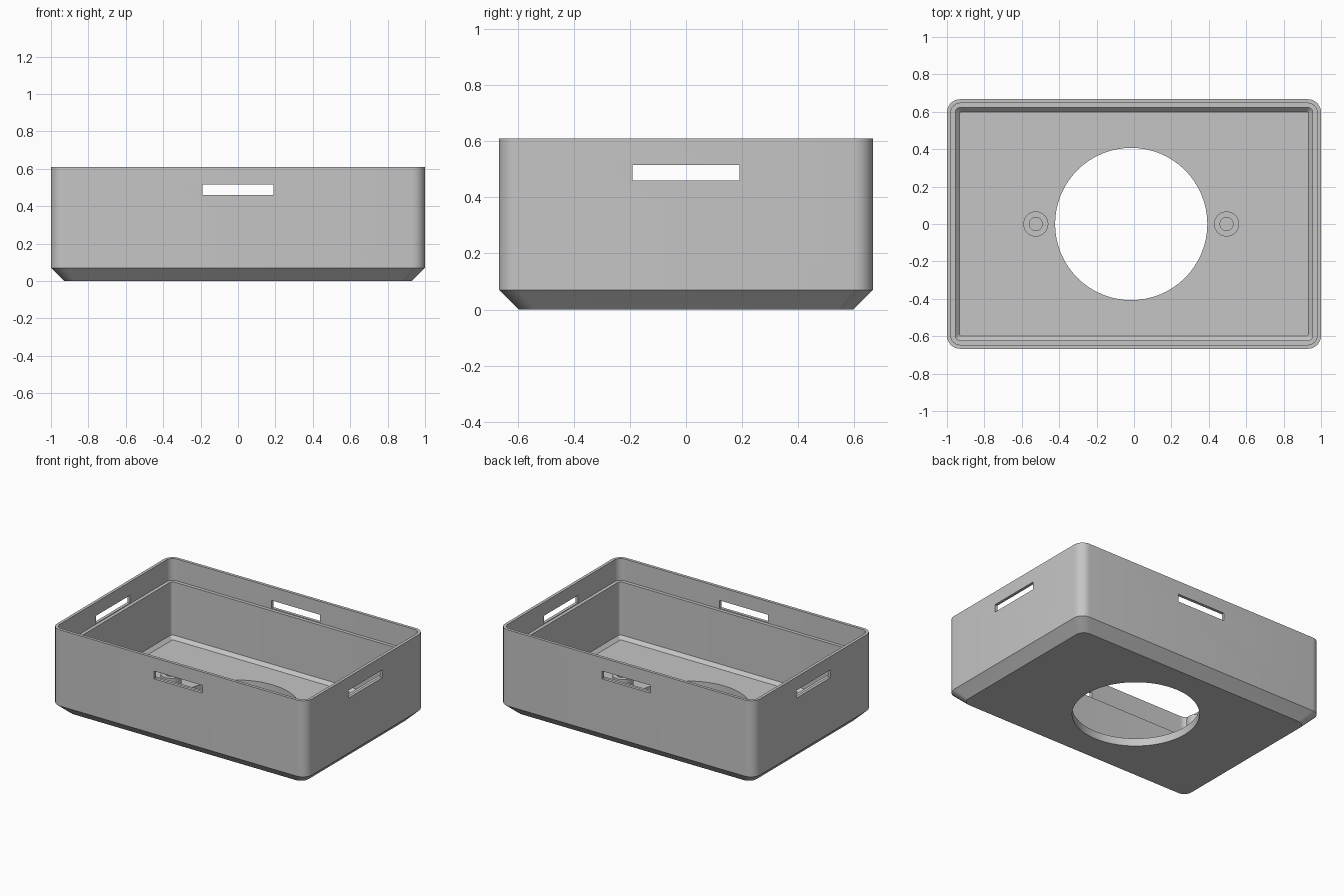
import bpy
import bmesh
from math import cos, sin, pi, radians

old = bpy.data.objects.get("Cube")
if old:
    bpy.data.objects.remove(old, do_unlink=True)

HALF_X, HALF_Y, HEIGHT = 1.0, 0.667, 0.61
FLOOR = 0.055
HOLE_X = -0.015

grey = bpy.data.materials.new("light grey plastic")
grey.use_nodes = True
GREY = (0.56, 0.56, 0.56, 1)
grey.diffuse_color = GREY
grey.node_tree.nodes["Principled BSDF"].inputs["Base Color"].default_value = GREY


def rounded_rect(inset, radius, z, steps=8):
    """Ring of points, counter-clockwise, inset from the outer footprint."""
    cx, cy = HALF_X - inset - radius, HALF_Y - inset - radius
    corners = ((1, 1), (-1, 1), (-1, -1), (1, -1))
    ring = []
    for k, (sx, sy) in enumerate(corners):
        for i in range(steps + 1):
            a = pi / 2 * (k + i / steps)
            ring.append((sx * cx + radius * cos(a), sy * cy + radius * sin(a), z))
    return ring


def circle(x, radius, z, sides):
    turn = 2 * pi / sides
    return [(x + radius * cos(turn * i), radius * sin(turn * i), z) for i in range(sides)]


def loft(name, rings):
    """Closed solid skinned through rings, capped at both ends."""
    bm = bmesh.new()
    loops = [[bm.verts.new(p) for p in ring] for ring in rings]
    n = len(loops[0])
    for a, b in zip(loops, loops[1:]):
        for i in range(n):
            j = (i + 1) % n
            bm.faces.new((a[i], a[j], b[j], b[i]))
    bm.faces.new(loops[0][::-1])
    bm.faces.new(loops[-1])
    bmesh.ops.recalc_face_normals(bm, faces=bm.faces)
    mesh = bpy.data.meshes.new(name)
    bm.to_mesh(mesh)
    bm.free()
    mesh.materials.append(grey)
    obj = bpy.data.objects.new(name, mesh)
    bpy.context.collection.objects.link(obj)
    return obj


def box(name, size, z):
    bpy.ops.mesh.primitive_cube_add(size=1, location=(0, 0, z))
    obj = bpy.context.object
    obj.name = name
    obj.scale = size
    obj.data.materials.append(grey)
    return obj


def activate(obj):
    bpy.ops.object.select_all(action="DESELECT")
    obj.select_set(True)
    bpy.context.view_layer.objects.active = obj


# Shell: chamfered base, outer wall, thin lip, ledge, inner wall, chamfered floor
shell = loft("tray_shell", [
    rounded_rect(0.07, 0.06, 0),
    rounded_rect(0, 0.07, 0.07),
    rounded_rect(0, 0.07, HEIGHT),
    rounded_rect(0.021, 0.049, HEIGHT),
    rounded_rect(0.021, 0.049, 0.455),
    rounded_rect(0.045, 0.025, 0.455),
    rounded_rect(0.045, 0.025, FLOOR + 0.023),
    rounded_rect(0.067, 0.012, FLOOR),
])

# Round floor opening and a slot through each wall
cutters = [
    loft("hole_cutter", [circle(HOLE_X, 0.407, z, 64) for z in (-0.1, 0.2)]),
    box("front_back_slot_cutter", (0.38, 2, 0.055), 0.4875),
    box("side_slot_cutter", (3, 0.38, 0.055), 0.4875),
]
activate(shell)
for cutter in cutters:
    cutter.hide_render = True
    mod = shell.modifiers.new(cutter.name, "BOOLEAN")
    mod.operation = "DIFFERENCE"
    mod.solver = "EXACT"
    mod.object = cutter
    bpy.ops.object.modifier_apply(modifier=mod.name)
for cutter in cutters:
    bpy.data.objects.remove(cutter, do_unlink=True)

# Screw posts with blind bores on either side of the opening
posts = []
for side, offset in (("left", 0.51), ("right", -0.51)):
    x = HOLE_X + offset
    posts.append(loft(side + "_screw_post", [
        circle(x, 0.067, FLOOR - 0.01, 32),
        circle(x, 0.067, 0.15, 32),
        circle(x, 0.035, 0.15, 32),
        circle(x, 0.035, FLOOR + 0.01, 32),
    ]))

for obj in [shell] + posts:
    activate(obj)
    bpy.ops.object.shade_smooth_by_angle(angle=radians(30))
